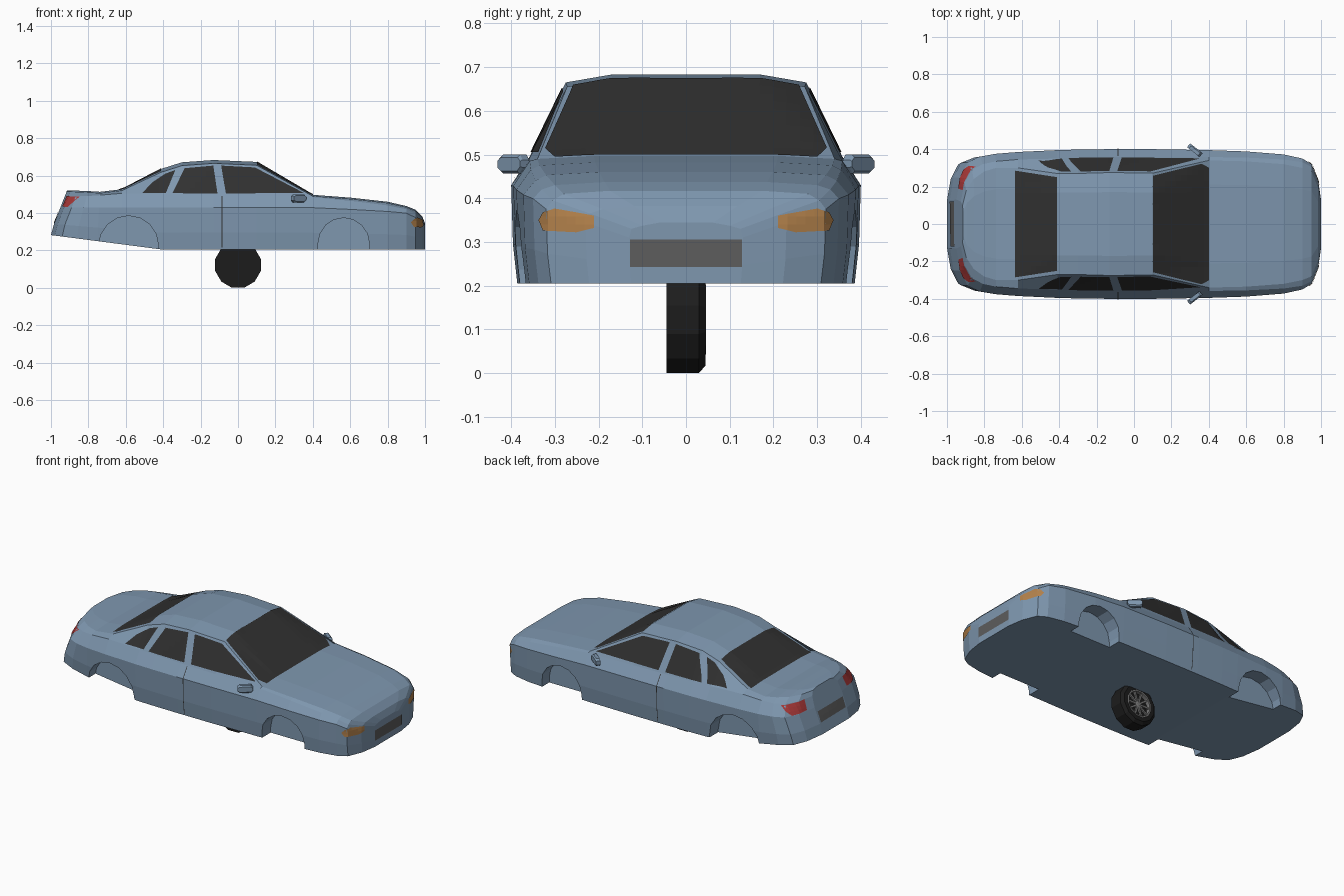
import bpy, bmesh, math
from mathutils import Vector, Matrix
from mathutils.bvhtree import BVHTree

if "Cube" in bpy.data.objects:
    bpy.data.objects.remove(bpy.data.objects["Cube"])


def material(name, rgb):
    m = bpy.data.materials.new(name)
    m.diffuse_color = (*rgb, 1)
    m.use_nodes = True
    m.node_tree.nodes["Principled BSDF"].inputs["Base Color"].default_value = m.diffuse_color
    return m


PAINT = material("paint", (0.21, 0.31, 0.43))
GLASS = material("glass", (0.03, 0.03, 0.03))
AMBER = material("amber", (0.45, 0.22, 0.07))
RED = material("red", (0.40, 0.04, 0.04))
PLATE = material("plate", (0.11, 0.11, 0.11))
RUBBER = material("rubber", (0.012, 0.012, 0.012))
METAL = material("metal", (0.2, 0.2, 0.2))


def finish(bm, name, mat):
    me = bpy.data.meshes.new(name)
    bm.to_mesh(me)
    bm.free()
    ob = bpy.data.objects.new(name, me)
    bpy.context.collection.objects.link(ob)
    me.materials.append(mat)
    return ob


def loft(bm, rings, closed=False):
    rows = [[bm.verts.new(p) for p in r] for r in rings]
    n = len(rows[0])
    for a, b in zip(rows, rows[1:] + (rows[:1] if closed else [])):
        for i in range(n):
            bm.faces.new((a[i], a[(i + 1) % n], b[(i + 1) % n], b[i]))
    if not closed:
        bm.faces.new(rows[0])
        bm.faces.new(rows[-1])
    bmesh.ops.recalc_face_normals(bm, faces=bm.faces[:])


# Body stations: x, half width, belt y, belt z, roof edge y, roof edge z
STATIONS = [
    (1.0, .13, .125, .33, .10, .337),
    (.985, .23, .22, .365, .19, .375),
    (.95, .32, .305, .395, .28, .41),
    (.90, .35, .33, .42, .30, .43),
    (.80, .372, .345, .44, .32, .453),
    (.60, .388, .355, .465, .335, .475),
    (.40, .395, .358, .485, .34, .49),
    (.10, .40, .358, .492, .272, .655),
    (-.13, .40, .358, .495, .275, .665),
    (-.30, .398, .355, .498, .27, .653),
    (-.41, .395, .35, .50, .27, .618),
    (-.62, .385, .345, .505, .30, .52),
    (-.75, .375, .335, .495, .30, .506),
    (-.86, .36, .32, .49, .28, .51),
    (-.94, .33, .29, .49, .24, .512),
    (-.98, .25, .22, .49, .18, .514),
    (-1.0, .13, .12, .49, .10, .514),
]
rings = []
for x, w, wb, zbelt, wr, ze in STATIONS:
    zb = .205 + .13 * max(0, -.41 - x)              # floor rises to the tail
    zm = min(.43, .21 + .45 * zbelt, zbelt - .02)   # widest line
    zr = ze + (.018 if -.45 < x < .2 else .007)     # crown
    half = [(w * .965, zb), (w * .99, zb + .4 * (zm - zb)), (w, zm),
            (wb, zbelt), (wr, ze), (wr * .62, zr)]
    lean = .39 * max(0, min(1, (-.72 - x) / .2))    # sloping tail
    rings.append([(x + lean * max(0, z - .30), y, z)
                  for y, z in half + [(-y, z) for y, z in reversed(half)]])
bm = bmesh.new()
loft(bm, rings)
surface = BVHTree.FromBMesh(bm)
body = finish(bm, "car_body", PAINT)

# Wheel arches cut into the sides
for s in (-1, 1):
    for cx, r, cz in ((.565, .137, .237), (-.585, .16, .225)):
        outline = [(cx + r, .1)] + [
            (cx + r * math.cos(math.pi * i / 8), cz + r * math.sin(math.pi * i / 8))
            for i in range(9)] + [(cx - r, .1)]
        bm = bmesh.new()
        loft(bm, [[(x, s * y, z) for x, z in outline] for y in (.30, .5)])
        cutter = finish(bm, "arch_cutter", PAINT)
        cutter.hide_render = True
        mod = body.modifiers.new("arch", 'BOOLEAN')
        mod.operation, mod.object, mod.solver = 'DIFFERENCE', cutter, 'EXACT'
        bpy.context.view_layer.objects.active = body
        bpy.ops.object.modifier_apply(modifier=mod.name)
        bpy.data.objects.remove(cutter)


# Thin panel: a flat outline projected along one axis onto the body
def panel(name, pts, axis, side, mat, step=.03):
    others = [i for i in range(3) if i != axis]
    bm = bmesh.new()
    verts = []
    for p in pts:
        co = Vector((0, 0, 0))
        co[others[0]], co[others[1]] = p
        verts.append(bm.verts.new(co))
    bm.faces.new(verts)
    for k, o in enumerate(others):
        lo, hi = min(p[k] for p in pts), max(p[k] for p in pts)
        n = max(1, round((hi - lo) / step))
        for i in range(1, n):
            co, no = Vector((0, 0, 0)), Vector((0, 0, 0))
            co[o], no[o] = lo + (hi - lo) * i / n, 1
            bmesh.ops.bisect_plane(bm, geom=bm.verts[:] + bm.edges[:] + bm.faces[:],
                                   plane_co=co, plane_no=no)
    ray = Vector((0, 0, 0))
    ray[axis] = -side
    for v in bm.verts:
        hit, normal, _, _ = surface.ray_cast(v.co - ray * 3, ray)
        if hit:
            v.co = hit + normal * .003
    bm.normal_update()
    f = max(bm.faces, key=lambda q: q.calc_area())
    if f.normal.dot(ray) > 0:
        bmesh.ops.reverse_faces(bm, faces=bm.faces[:])
    return finish(bm, name, mat)


# Windscreen and rear window
panel("windscreen", [(.10, -.258), (.36, -.322), (.402, -.30), (.402, .30),
                     (.36, .322), (.10, .258)], 2, 1, GLASS)
panel("rear_window", [(-.635, -.285), (-.41, -.25), (-.41, .25), (-.635, .285)],
      2, 1, GLASS)

SIDE_WINDOWS = {
    "front_side_window": [(-.065, .504), (.355, .504), (.09, .642), (-.09, .652)],
    "rear_side_window": [(-.35, .504), (-.11, .504), (-.132, .652), (-.285, .638)],
    "quarter_window": [(-.51, .506), (-.385, .506), (-.335, .628), (-.39, .608), (-.46, .56)],
}
for s, tag in ((-1, "right"), (1, "left")):
    for name, pts in SIDE_WINDOWS.items():
        panel(f"{name}_{tag}", pts, 1, s, GLASS)
    # Door gap
    panel(f"door_gap_{tag}", [(-.087, .215), (-.083, .215), (-.083, .49), (-.087, .49)],
          1, s, GLASS)
    # Lamps
    panel(f"headlamp_{tag}", [(s * y, z) for y, z in (
        (.21, .332), (.25, .322), (.325, .326), (.335, .35), (.325, .368),
        (.30, .376), (.21, .36))], 0, 1, AMBER, .02)
    panel(f"tail_lamp_{tag}", [(s * y, z) for y, z in (
        (.19, .435), (.29, .43), (.31, .455), (.305, .485), (.18, .49))], 0, -1, RED, .02)
    # Door mirror: flat pod angled outwards and back
    bm = bmesh.new()
    pod = [(-.042, -.012), (-.03, -.022), (.03, -.022), (.042, -.008),
           (.042, .01), (.032, .022), (-.03, .022), (-.042, .012)]
    loft(bm, [[(u, d, v * k) for u, v in pod] for d, k in ((-.013, 1), (.006, 1), (.013, .7))])
    bm.transform(Matrix.Translation((.325, s * .395, .478))
                 @ Matrix.Rotation(-s * math.radians(38), 4, 'Z')
                 @ Matrix.Scale(s, 4, (0, 1, 0)))
    bmesh.ops.recalc_face_normals(bm, faces=bm.faces[:])
    finish(bm, f"door_mirror_{tag}", PAINT)

# Number plates
panel("front_plate", [(-.128, .243), (.128, .243), (.128, .305), (-.128, .305)], 0, 1, PLATE)
panel("rear_plate", [(-.12, .345), (.12, .345), (.12, .405), (-.12, .405)], 0, -1, PLATE)

# Single wheel standing under the middle of the car
CENTRE = Vector((0, 0, .122))


def lathe(name, profile, mat, closed=False):
    bm = bmesh.new()
    loft(bm, [[CENTRE + Vector((r * math.cos(a), y, r * math.sin(a)))
               for a in (math.radians(15 + 30 * i) for i in range(12))]
              for y, r in profile], closed)
    finish(bm, name, mat)


lathe("tyre", [(-.045, .126), (.03, .126), (.045, .108), (.045, .084), (.022, .078)], RUBBER)
lathe("rim_ring", [(.024, .083), (.046, .083), (.046, .075), (.024, .073)], METAL, True)
lathe("hub", [(.021, .018), (.036, .018), (.039, .01)], METAL)
bm = bmesh.new()
for i in range(10):
    bmesh.ops.create_cube(bm, size=1, matrix=Matrix.Translation(CENTRE)
                          @ Matrix.Rotation(math.radians(36 * i), 4, 'Y')
                          @ Matrix.Translation((.045, .033, 0))
                          @ Matrix.Diagonal((.062, .01, .011, 1)))
finish(bm, "spokes", METAL)
